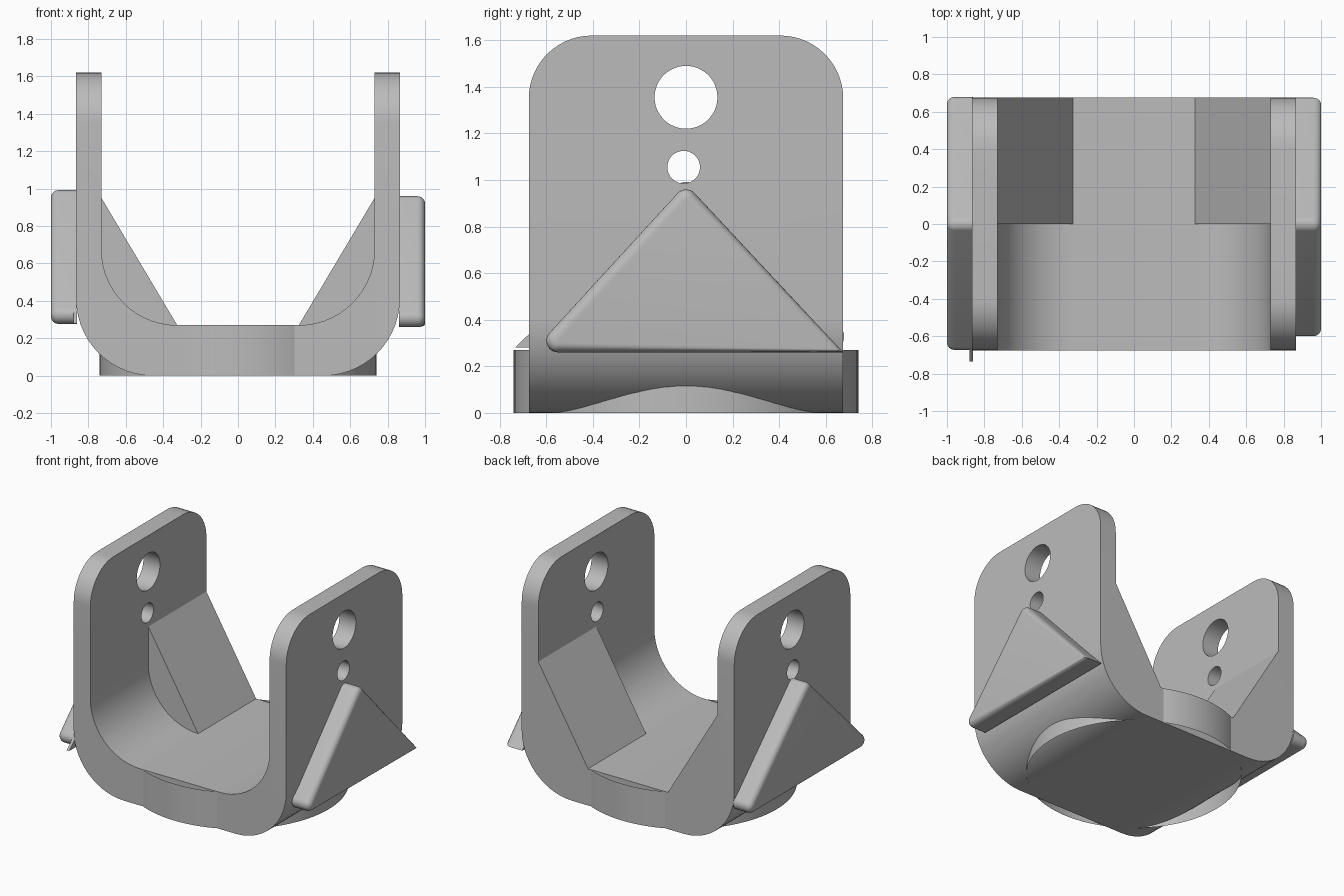
import bpy, bmesh, math
from mathutils import Vector

if "Cube" in bpy.data.objects:
    bpy.data.objects.remove(bpy.data.objects["Cube"])

grey = bpy.data.materials.new("metal grey")
grey.diffuse_color = (0.5, 0.5, 0.5, 1)
grey.use_nodes = True
grey.node_tree.nodes["Principled BSDF"].inputs["Base Color"].default_value = grey.diffuse_color


def round_poly(corners, inset=0.0, steps=14):
    """2D outline from (u, v, radius) corners; inset shrinks a convex outline."""
    out = []
    n = len(corners)
    for i, (u, v, r) in enumerate(corners):
        p = Vector((u, v))
        a = (Vector(corners[i - 1][:2]) - p).normalized()
        b = (Vector(corners[(i + 1) % n][:2]) - p).normalized()
        bis = (a + b).normalized()
        if r == 0:
            out.append(p + bis * inset)
            continue
        half = a.angle(b) / 2
        c = p + bis * (r / math.sin(half))
        reach = r / math.tan(half)
        d0, d1 = p + a * reach - c, p + b * reach - c
        sweep = d0.angle_signed(d1)
        ang = math.atan2(d0.y, d0.x)
        for k in range(steps + 1):
            t = ang - sweep * k / steps
            out.append(c + Vector((math.cos(t), math.sin(t))) * (r - inset))
    return out


def loft(name, rings, caps=True):
    """Skin a list of equally long 3D rings and close the ends."""
    bm = bmesh.new()
    loops = [[bm.verts.new(p) for p in ring] for ring in rings]
    n = len(loops[0])
    for lo, hi in zip(loops, loops[1:]):
        for i in range(n):
            j = (i + 1) % n
            bm.faces.new((lo[i], lo[j], hi[j], hi[i]))
    if caps:
        bm.faces.new(loops[0][::-1])
        bm.faces.new(loops[-1])
    bmesh.ops.recalc_face_normals(bm, faces=bm.faces)
    me = bpy.data.meshes.new(name)
    bm.to_mesh(me)
    bm.free()
    me.materials.append(grey)
    ob = bpy.data.objects.new(name, me)
    bpy.context.collection.objects.link(ob)
    return ob


def along_y(name, outline, y0, y1):
    return loft(name, [[(p.x, y, p.y) for p in outline] for y in (y0, y1)])


def along_x(name, outline, x0, x1):
    return loft(name, [[(x, p.x, p.y) for p in outline] for x in (x0, x1)])


def smooth(ob):
    ob.data.shade_smooth()
    ob.data.set_sharp_from_angle(angle=math.radians(30))


def boolean(ob, cutter, operation):
    mod = ob.modifiers.new(operation.lower(), 'BOOLEAN')
    mod.operation, mod.object, mod.solver = operation, cutter, 'EXACT'
    bpy.context.view_layer.objects.active = ob
    bpy.ops.object.modifier_apply(modifier=mod.name)
    bpy.data.objects.remove(cutter)


def circle(u, v, r, n=48):
    return [Vector((u + r * math.cos(2 * math.pi * i / n),
                    v + r * math.sin(2 * math.pi * i / n))) for i in range(n)]


D = 0.675  # half depth of the bracket

# U-shaped bracket: bent strip, rounded ear corners, two pin holes
bracket = along_y("u_bracket", round_poly([
    (-0.865, 1.62, 0), (-0.865, 0, 0.41), (0.865, 0, 0.41), (0.865, 1.62, 0),
    (0.73, 1.62, 0), (0.73, 0.27, 0.405), (-0.73, 0.27, 0.405), (-0.73, 1.62, 0)]), -D, D)
ears = round_poly([(-D, -0.2, 0), (D, -0.2, 0), (D, 1.62, 0.27), (-D, 1.62, 0.27)])
boolean(bracket, along_x("ear_shape", ears, -1.2, 1.2), 'INTERSECT')
boolean(bracket, along_x("large_hole", circle(0, 1.355, 0.135), -1.2, 1.2), 'DIFFERENCE')
boolean(bracket, along_x("small_hole", circle(-0.01, 1.055, 0.07), -1.2, 1.2), 'DIFFERENCE')
smooth(bracket)

# Open round collar around the base
collar = loft("base_collar", [[(p.x, p.y, z) for p in circle(0, 0, 0.74, 96)]
                              for z in (0.0, 0.27)], caps=False)
smooth(collar)

# Sloped gussets in the rear half of the channel
for side, name in ((-1, "left_gusset"), (1, "right_gusset")):
    outline = round_poly([(side * 0.73, 0.95, 0), (side * 0.325, 0.27, 0),
                          (side * 0.73, 0.27, 0.4)])
    smooth(along_y(name, outline, 0, D))


# Triangular side plates with a rounded outer rim
def side_plate(name, corners, side, rim=0.04, steps=6):
    rings = [[(side * 0.86, p.x, p.y) for p in round_poly(corners)]]
    for k in range(steps + 1):
        t = math.pi / 2 * k / steps
        x = 1.0 - rim + rim * math.sin(t)
        rings.append([(side * x, p.x, p.y)
                      for p in round_poly(corners, rim * (1 - math.cos(t)))])
    smooth(loft(name, rings))


side_plate("right_plate", [(-0.663, 0.26, 0.05), (D, 0.26, 0), (0, 0.983, 0.05)], 1)
side_plate("left_plate", [(-0.745, 0.277, 0.05), (0.752, 0.277, 0.05), (0, 1.012, 0.05)], -1)

# Thin pointed tip of the left plate, against the wall
along_x("left_plate_tip", [Vector(p) for p in
        ((-0.735, 0.28), (-0.62, 0.28), (-0.62, 0.39))], -0.88, -0.86)
